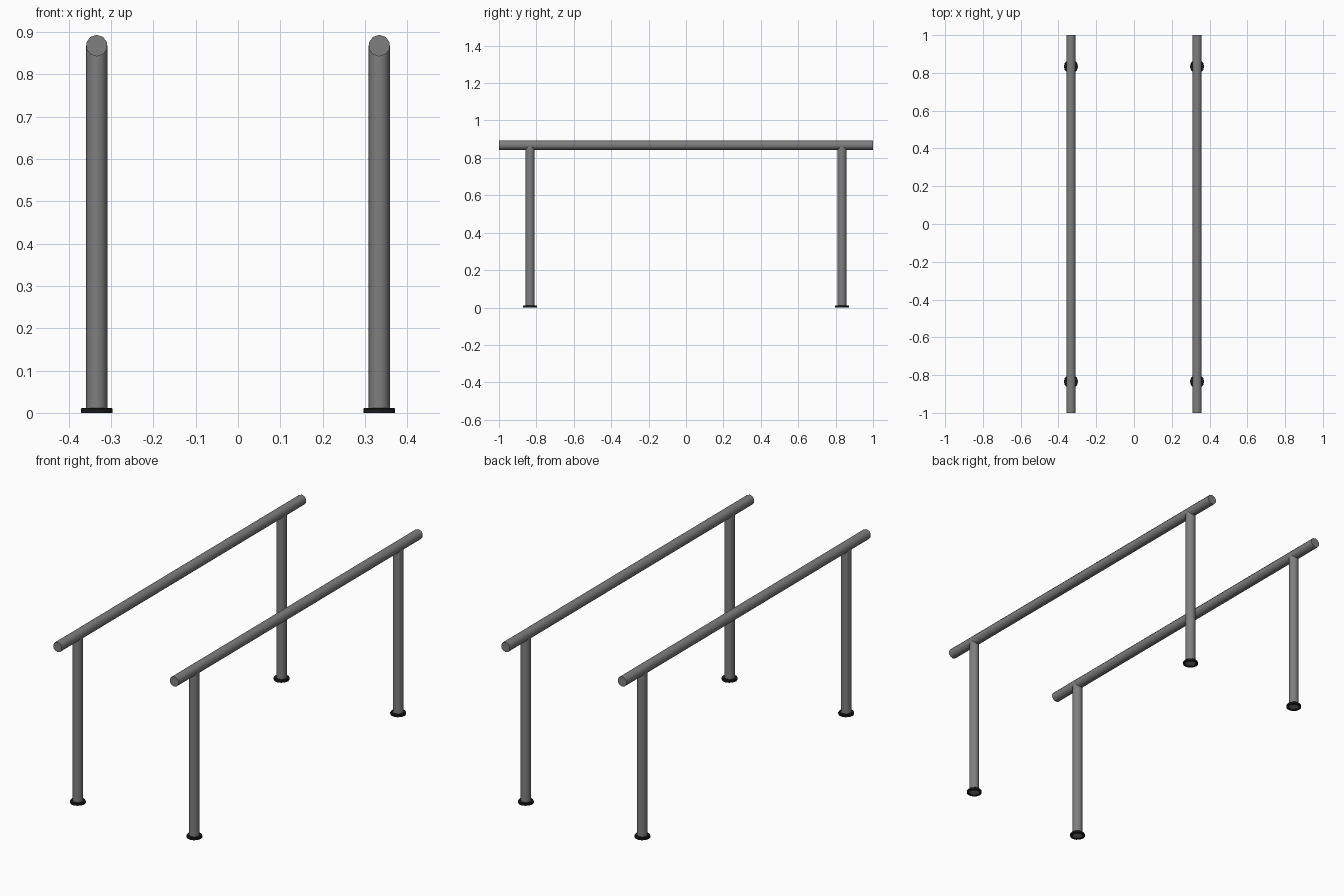
import bpy, math

if "Cube" in bpy.data.objects:
    bpy.data.objects.remove(bpy.data.objects["Cube"])

def mat(name, c):
    m = bpy.data.materials.new(name)
    m.diffuse_color = (*c, 1)
    m.use_nodes = True
    m.node_tree.nodes["Principled BSDF"].inputs["Base Color"].default_value = m.diffuse_color
    return m

steel = mat("grey steel", (0.21, 0.21, 0.21))
black = mat("black rubber", (0.012, 0.012, 0.014))
X, Y, R, ZR = 0.334, 0.834, 0.0255, 0.868

def finish(o, name, m, angle=50):
    o.name = name
    o.data.materials.append(m)
    bpy.ops.object.shade_smooth_by_angle(angle=math.radians(angle))
    return o

def post(name, x, y):
    bpy.ops.mesh.primitive_cylinder_add(vertices=12, radius=R - 0.0005, depth=ZR - 0.002, location=(x, y, 0.002 + (ZR - 0.002) / 2))
    finish(bpy.context.object, name, steel)

def flange(name, x, y):
    # flat collar ring, open around the post, with chamfered top rim
    prof = [(0.025, 0.0), (0.0375, 0.0), (0.0375, 0.009), (0.035, 0.012), (0.025, 0.012)]
    n, k = 12, 5
    vs = [(x + r * math.cos(2 * math.pi * i / n), y + r * math.sin(2 * math.pi * i / n), z)
          for i in range(n) for r, z in prof]
    fs = [(i * k + j, (i + 1) % n * k + j, (i + 1) % n * k + (j + 1) % k, i * k + (j + 1) % k)
          for i in range(n) for j in range(k)]
    me = bpy.data.meshes.new(name)
    me.from_pydata(vs, [], fs)
    o = bpy.data.objects.new(name, me)
    bpy.context.collection.objects.link(o)
    bpy.ops.object.select_all(action='DESELECT')
    o.select_set(True)
    bpy.context.view_layer.objects.active = o
    finish(o, name, black, 30)

for side, x in (("left", -X), ("right", X)):
    # handrail running front to back
    bpy.ops.mesh.primitive_cylinder_add(vertices=10, radius=R, depth=2, location=(x, 0, ZR),
                                        rotation=(math.pi / 2, 0, 0))
    finish(bpy.context.object, side + "_handrail", steel)
    for end, y in (("front", -Y), ("back", Y)):
        post(f"{end}_{side}_post", x, y)
        flange(f"{end}_{side}_foot_collar", x, y)
